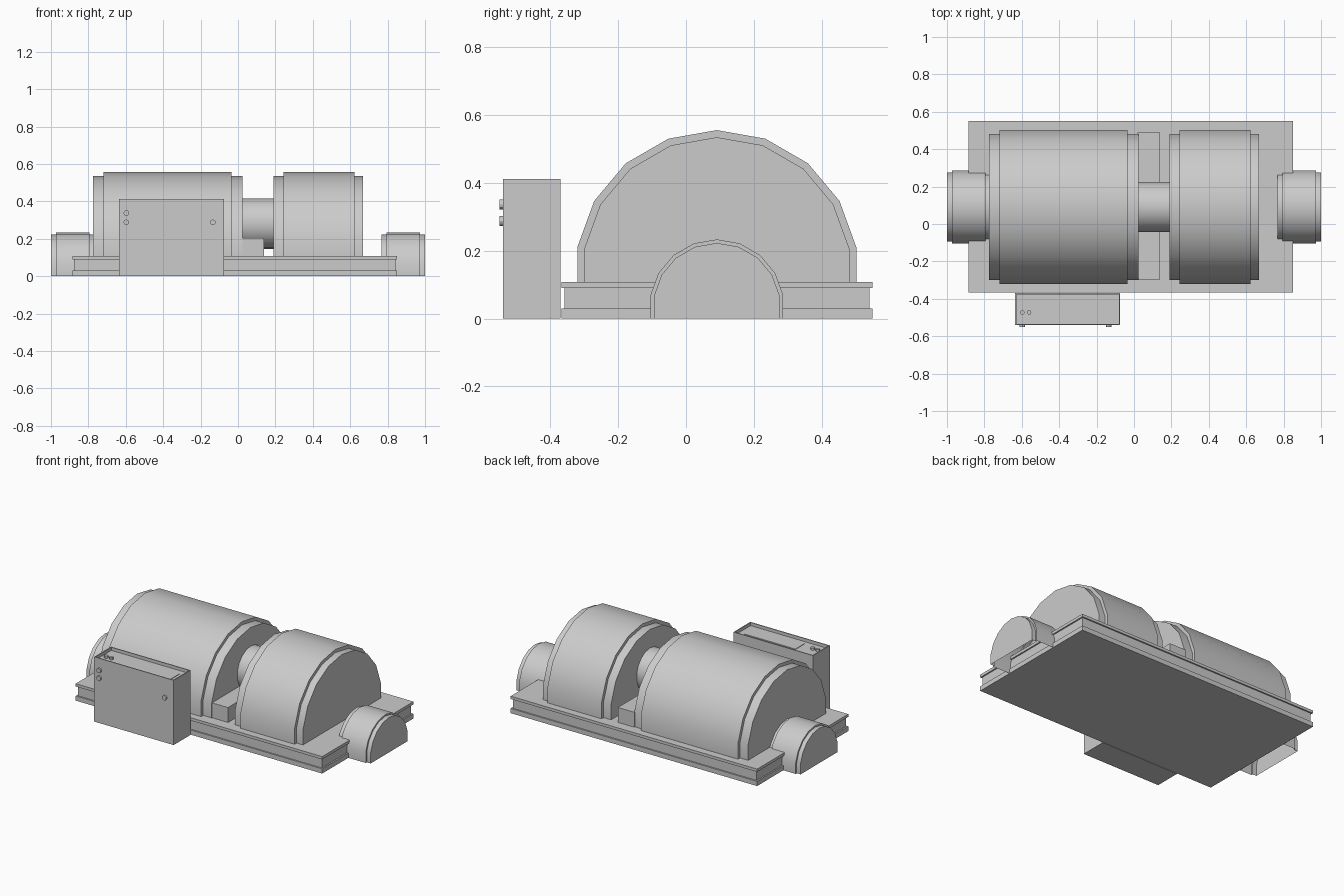
import bpy, bmesh
from math import sin, cos, radians

if "Cube" in bpy.data.objects:
    bpy.data.objects.remove(bpy.data.objects["Cube"])

CY = 0.091  # shared axis line of the rotating machinery


def finish(bm, name, smooth=False):
    bmesh.ops.recalc_face_normals(bm, faces=bm.faces)
    me = bpy.data.meshes.new(name)
    bm.to_mesh(me)
    bm.free()
    ob = bpy.data.objects.new(name, me)
    bpy.context.collection.objects.link(ob)
    if smooth:
        bpy.ops.object.select_all(action='DESELECT')
        ob.select_set(True)
        bpy.context.view_layer.objects.active = ob
        bpy.ops.object.shade_smooth_by_angle(angle=radians(30))
    return ob


def loft(name, rings, closed, smooth=False):
    """Join successive point rings and cap both ends."""
    bm = bmesh.new()
    rows = [[bm.verts.new(p) for p in r] for r in rings]
    n = len(rows[0])
    for a, b in zip(rows, rows[1:]):
        for i in range(n if closed else n - 1):
            j = (i + 1) % n
            bm.faces.new((a[i], a[j], b[j], b[i]))
    bm.faces.new(rows[0])
    bm.faces.new(rows[-1])
    return finish(bm, name, smooth)


def arch(x, r, cz, z0):
    """Upper part of an 18-gon with straight legs down to z0."""
    pts = [(x, CY + r * cos(radians(a)), cz + r * sin(radians(a)))
           for a in range(10, 171, 20)]
    return [(x, pts[0][1], z0)] + pts + [(x, pts[-1][1], z0)]


def housing(name, x0, x1, x2, x3, r_end, r_mid, cz, z0):
    steps = ((x0, r_end), (x1, r_end), (x1, r_mid),
             (x2, r_mid), (x2, r_end), (x3, r_end))
    return loft(name, [arch(x, r, cz, z0) for x, r in steps], False, True)


def rect(x0, x1, y0, y1, z, inset=0.0):
    return [(x0 + inset, y0 + inset, z), (x1 - inset, y0 + inset, z),
            (x1 - inset, y1 - inset, z), (x0 + inset, y1 - inset, z)]


def box(name, x0, x1, y0, y1, z0, z1):
    return loft(name, [rect(x0, x1, y0, y1, z) for z in (z0, z1)], True)


def cylinder(name, start, axis, length, r, n):
    rings = []
    for d in (0, length):
        ring = []
        for i in range(n):
            c, s = r * cos(radians(360 * i / n + 90)), r * sin(radians(360 * i / n + 90))
            off = {'x': (d, c, s), 'y': (c, d, s), 'z': (c, s, d)}[axis]
            ring.append(tuple(p + o for p, o in zip(start, off)))
        rings.append(ring)
    return loft(name, rings, True, True)


# base frame with a recessed web all round
levels = ((0, 0), (0.03, 0), (0.03, 0.009), (0.09, 0.009), (0.09, 0), (0.108, 0))
loft("base_frame", [rect(-0.886, 0.85, -0.367, 0.55, z, i) for z, i in levels], True)

# two large drums
housing("large_drum", -0.775, -0.718, -0.035, 0.025, 0.397, 0.418, 0.138, 0.1)
housing("small_drum", 0.19, 0.243, 0.623, 0.668, 0.397, 0.418, 0.138, 0.1)

# bearing housings at both ends
for s, name in ((-1, "left_bearing_housing"), (1, "right_bearing_housing")):
    housing(name, s * 0.768, s * 0.795, s * 0.973, s * 1.0, 0.188, 0.1986, 0.035, 0)

# coupling shaft and the pedestal under it
cylinder("coupling_shaft", (0.02, CY, 0.281), 'x', 0.175, 0.135, 18)
box("shaft_pedestal", 0.02, 0.138, -0.297, 0.488, 0.1, 0.203)

# control cabinet with a recessed top
X0, X1, Y0, Y1 = -0.635, -0.075, -0.54, -0.37
cab = ((0, 0), (0.412, 0), (0.412, 0.006), (0.392, 0.006))
loft("control_cabinet", [rect(X0, X1, Y0, Y1, z, i) for z, i in cab], True)
box("cabinet_top_panel", -0.48, -0.12, -0.505, -0.415, 0.39, 0.395)

# knobs on cabinet front and top
for i, (x, z) in enumerate(((-0.597, 0.337), (-0.597, 0.288), (-0.135, 0.288))):
    cylinder(f"front_knob_{i + 1}", (x, -0.551, z), 'y', 0.015, 0.015, 12)
for i, x in enumerate((-0.597, -0.561)):
    cylinder(f"top_knob_{i + 1}", (x, -0.473, 0.388), 'z', 0.018, 0.012, 12)
